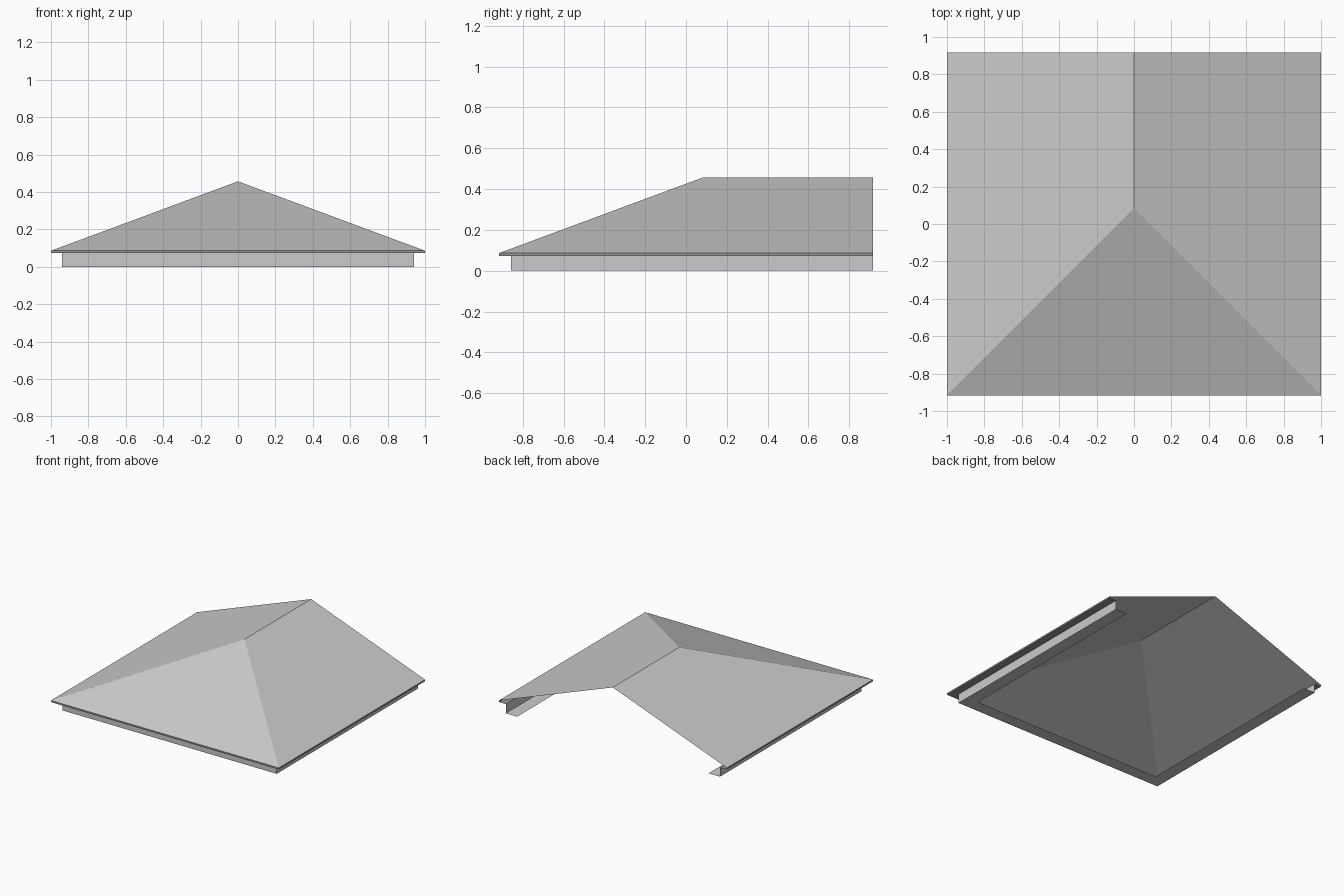
import bpy
import bmesh

cube = bpy.data.objects.get("Cube")
if cube:
    bpy.data.objects.remove(cube, do_unlink=True)

HALF_W, HALF_D = 1.0, 0.917
EAVE, SOFFIT, RIDGE = 0.086, 0.073, 0.457
WALL_IN, LIP_IN = 0.06, 0.16


def material(name, value):
    mat = bpy.data.materials.new(name)
    mat.use_nodes = True
    colour = (value, value, value, 1)
    mat.diffuse_color = colour
    mat.node_tree.nodes["Principled BSDF"].inputs["Base Color"].default_value = colour
    return mat


light_grey = material("light grey", 0.6)
dark_grey = material("dark grey", 0.3)


def finish(name, bm, mat):
    mesh = bpy.data.meshes.new(name)
    bm.to_mesh(mesh)
    bm.free()
    mesh.materials.append(mat)
    obj = bpy.data.objects.new(name, mesh)
    bpy.context.collection.objects.link(obj)
    return obj


def outline(bm, inset, z):
    """Three-sided run, open at the back, set in from the eaves."""
    x, front = HALF_W - inset, -HALF_D + inset
    return [bm.verts.new((px, py, z)) for px, py in
            ((-x, HALF_D), (-x, front), (x, front), (x, HALF_D))]


def sweep(name, profile, mat):
    """Join the runs of an (inset, height) profile with flat strips."""
    bm = bmesh.new()
    runs = [outline(bm, inset, z) for inset, z in profile]
    for upper, lower in zip(runs, runs[1:]):
        for i in range(3):
            bm.faces.new((upper[i], lower[i], lower[i + 1], upper[i + 1]))
    return finish(name, bm, mat)


# Roof: two long slopes and a hipped front, open at the back
bm = bmesh.new()
back_r, front_r, front_l, back_l = outline(bm, 0, EAVE)
hip_top = bm.verts.new((0, HALF_W - HALF_D, RIDGE))
ridge_end = bm.verts.new((0, HALF_D, RIDGE))
bm.faces.new((back_r, front_r, hip_top, ridge_end))
bm.faces.new((front_r, front_l, hip_top))
bm.faces.new((front_l, back_l, ridge_end, hip_top))
finish("roof_slopes", bm, light_grey)

# Eaves: thin edge board and the soffit under it
sweep("eaves_trim", [(0, EAVE), (0, SOFFIT), (WALL_IN, SOFFIT)], dark_grey)

# Wall band below the eaves with an inward lip at its foot
sweep("wall_band", [(WALL_IN, SOFFIT), (WALL_IN, 0), (LIP_IN, 0)], light_grey)
